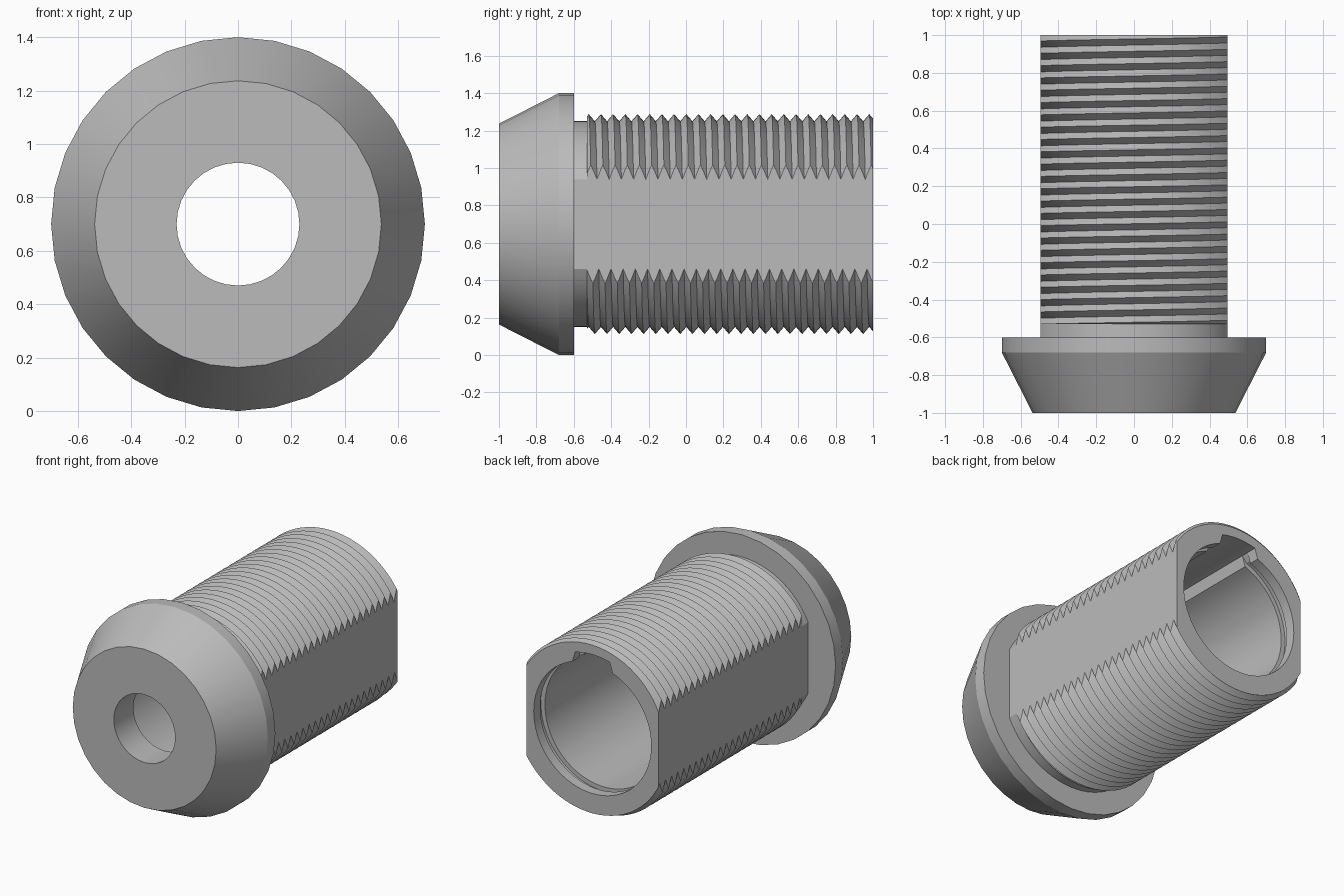
import bpy, bmesh, math

old = bpy.data.objects.get("Cube")
if old:
    bpy.data.objects.remove(old, do_unlink=True)

AXIS_Z = 0.70
FLAT_X = 0.495
CREST, ROOT, PITCH = 0.588, 0.55, 0.0652
THREAD_START, BACK = -0.53, 1.0

grey = bpy.data.materials.new("plain grey")
grey.use_nodes = True
grey.diffuse_color = (0.5, 0.5, 0.5, 1)
grey.node_tree.nodes["Principled BSDF"].inputs["Base Color"].default_value = grey.diffuse_color


def lathe(profile_at, segments):
    """Sweep a closed (radius, y) profile, which may vary with angle, round the y axis."""
    bm = bmesh.new()
    columns = []
    for j in range(segments + 1):
        a = math.tau * j / segments
        columns.append([bm.verts.new((r * math.sin(a), y, AXIS_Z + r * math.cos(a)))
                        for r, y in profile_at(a)])
    for a, b in zip(columns, columns[1:]):
        for k in range(len(a)):
            n = (k + 1) % len(a)
            bm.faces.new((a[k], a[n], b[n], b[k]))
    bmesh.ops.remove_doubles(bm, verts=bm.verts, dist=1e-4)
    return bm


def finish(bm, name):
    bmesh.ops.recalc_face_normals(bm, faces=bm.faces)
    mesh = bpy.data.meshes.new(name)
    bm.to_mesh(mesh)
    bm.free()
    mesh.materials.append(grey)
    ob = bpy.data.objects.new(name, mesh)
    bpy.context.collection.objects.link(ob)
    bpy.ops.object.select_all(action='DESELECT')
    ob.select_set(True)
    bpy.context.view_layer.objects.active = ob
    bpy.ops.object.shade_smooth_by_angle(angle=math.radians(25))
    return ob


# Flanged head: tapered rim, small front hole, wide recess behind it
def head_profile(a):
    return [(0.23, -1), (0.537, -1), (0.70, -0.68), (0.70, -0.6),
            (0.44, -0.6), (0.44, -0.79), (0.23, -0.79)]


finish(lathe(head_profile, 32), "flanged_head")


# Threaded barrel: helical V thread outside, grooved and slotted bore inside
def thread_radius(a, y):
    t = ((y + 0.52) / PITCH - a / math.tau) % 1
    return ROOT + (CREST - ROOT) * abs(2 * t - 1)


def barrel_profile(a):
    pts = [(ROOT, -0.6), (ROOT, THREAD_START)]
    turns = math.ceil((BACK - THREAD_START) / PITCH) + 1
    for k in range(-4, 2 * turns + 1):
        y = -0.52 + PITCH * (k / 2 + a / math.tau)
        y = min(max(y, THREAD_START), BACK)
        pts.append((thread_radius(a, y), y))
    in_slot = abs(math.remainder(a, math.tau)) < math.radians(19)
    bore = 0.50 if in_slot else 0.44
    groove = max(bore, 0.47)
    pts += [(bore, BACK), (bore, 0.93), (groove, 0.93), (groove, 0.88),
            (bore, 0.88), (bore, -0.6)]
    return pts


barrel = lathe(barrel_profile, 72)

# Side flats on the barrel
for side in (1, -1):
    cut = bmesh.ops.bisect_plane(
        barrel, geom=barrel.verts[:] + barrel.edges[:] + barrel.faces[:], dist=1e-5,
        plane_co=(side * FLAT_X, 0, 0), plane_no=(side, 0, 0), clear_outer=True)
    rim = [e for e in cut["geom_cut"] if isinstance(e, bmesh.types.BMEdge)]
    bmesh.ops.triangle_fill(barrel, use_beauty=True, edges=rim,
                            normal=(side, 0, 0))
finish(barrel, "threaded_barrel")
